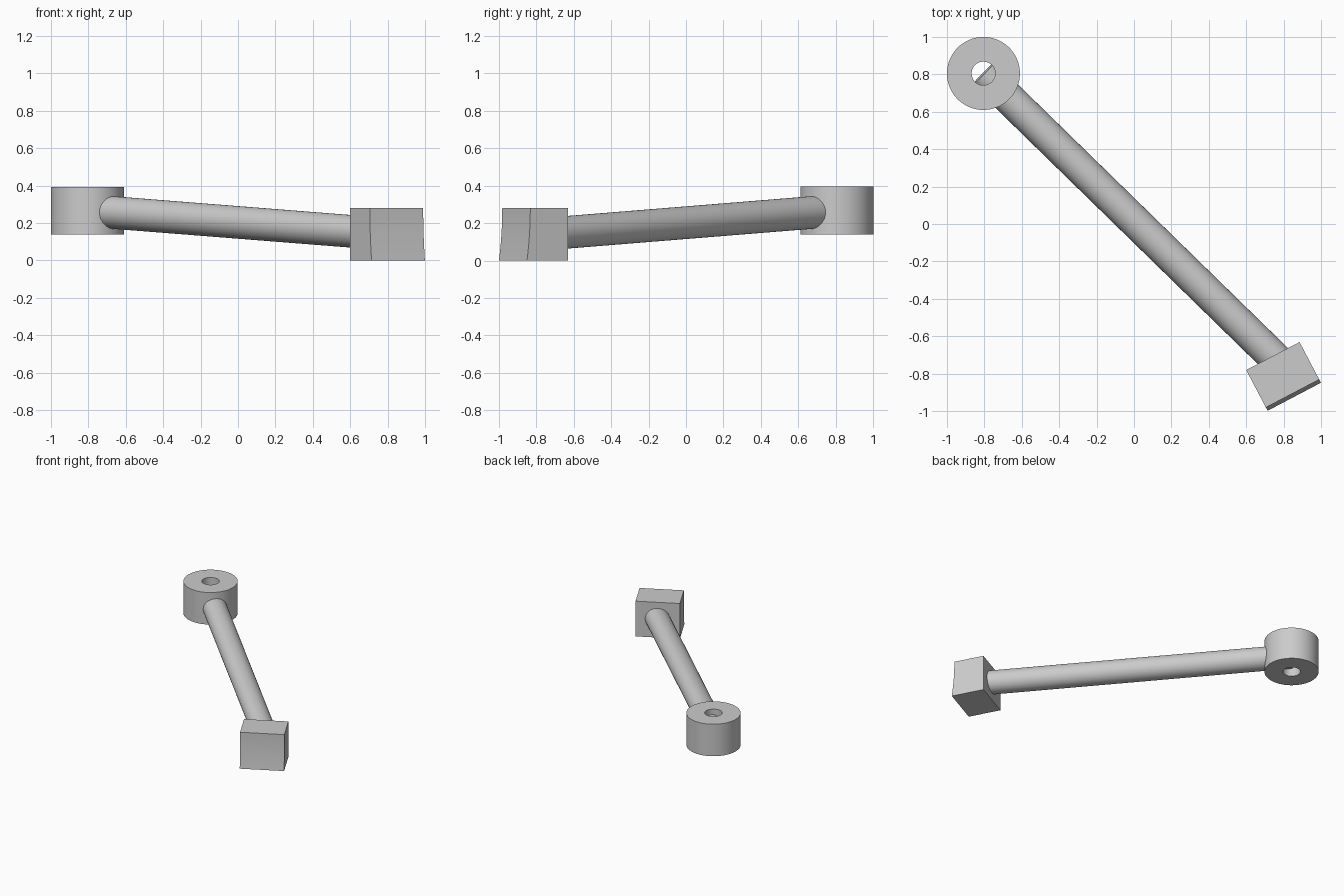
import bpy, bmesh, math
from mathutils import Vector, Matrix

if "Cube" in bpy.data.objects:
    bpy.data.objects.remove(bpy.data.objects["Cube"])

# Single plain grey material
grey = bpy.data.materials.new("plain_grey")
grey.use_nodes = True
colour = (0.6, 0.6, 0.6, 1)
grey.diffuse_color = colour
grey.node_tree.nodes["Principled BSDF"].inputs["Base Color"].default_value = colour


def finish(name, bm, matrix):
    bmesh.ops.recalc_face_normals(bm, faces=bm.faces)
    mesh = bpy.data.meshes.new(name)
    bm.to_mesh(mesh)
    bm.free()
    mesh.materials.append(grey)
    obj = bpy.data.objects.new(name, mesh)
    obj.matrix_world = matrix
    bpy.context.collection.objects.link(obj)
    bpy.ops.object.select_all(action='DESELECT')
    obj.select_set(True)
    bpy.context.view_layer.objects.active = obj
    bpy.ops.object.shade_smooth_by_angle(angle=math.radians(30))
    return obj


# Pivot ring: rectangular section spun around the vertical axis
ring_centre = Vector((-0.805, 0.805, 0.267))
outer, inner, half = 0.195, 0.063, 0.127
bm = bmesh.new()
section = [bm.verts.new((r, 0, z)) for r, z in
           ((inner, -half), (outer, -half), (outer, half), (inner, half))]
loop = [bm.edges.new((section[i], section[(i + 1) % 4])) for i in range(4)]
bmesh.ops.spin(bm, geom=section + loop, cent=(0, 0, 0), axis=(0, 0, 1),
               angle=math.tau, steps=96, use_merge=True)
bmesh.ops.remove_doubles(bm, verts=bm.verts, dist=0.0001)
finish("pivot_ring", bm, Matrix.Translation(ring_centre))

# End block: side profile with a concave front, extruded across its width
width, depth, height, flare = 0.322, 0.226, 0.28, 0.02
back_middle = Vector((0.7425, -0.706, 0))
steps = 16
profile = [(0, 0), (0, height)]
for i in range(steps + 1):
    t = i / steps
    profile.append((-depth - flare * t * t, height * (1 - t)))
bm = bmesh.new()
face = bm.faces.new([bm.verts.new((-width / 2, y, z)) for y, z in profile])
side = bmesh.ops.extrude_face_region(bm, geom=[face])
bmesh.ops.translate(bm, vec=(width, 0, 0),
                    verts=[v for v in side["geom"] if isinstance(v, bmesh.types.BMVert)])
finish("end_block", bm,
       Matrix.Translation(back_middle) @ Matrix.Rotation(math.radians(27.7), 4, 'Z'))

# Connecting rod: from the ring centre into the back of the block
aim = back_middle + Vector((0, 0, height / 2 + 0.005)) - ring_centre
length = aim.length + 0.04
bm = bmesh.new()
bmesh.ops.create_cone(bm, cap_ends=True, segments=64, radius1=0.087, radius2=0.087,
                      depth=length, matrix=Matrix.Translation((0, 0, length / 2)))
finish("connecting_rod", bm,
       Matrix.Translation(ring_centre) @ aim.to_track_quat('Z', 'Y').to_matrix().to_4x4())
